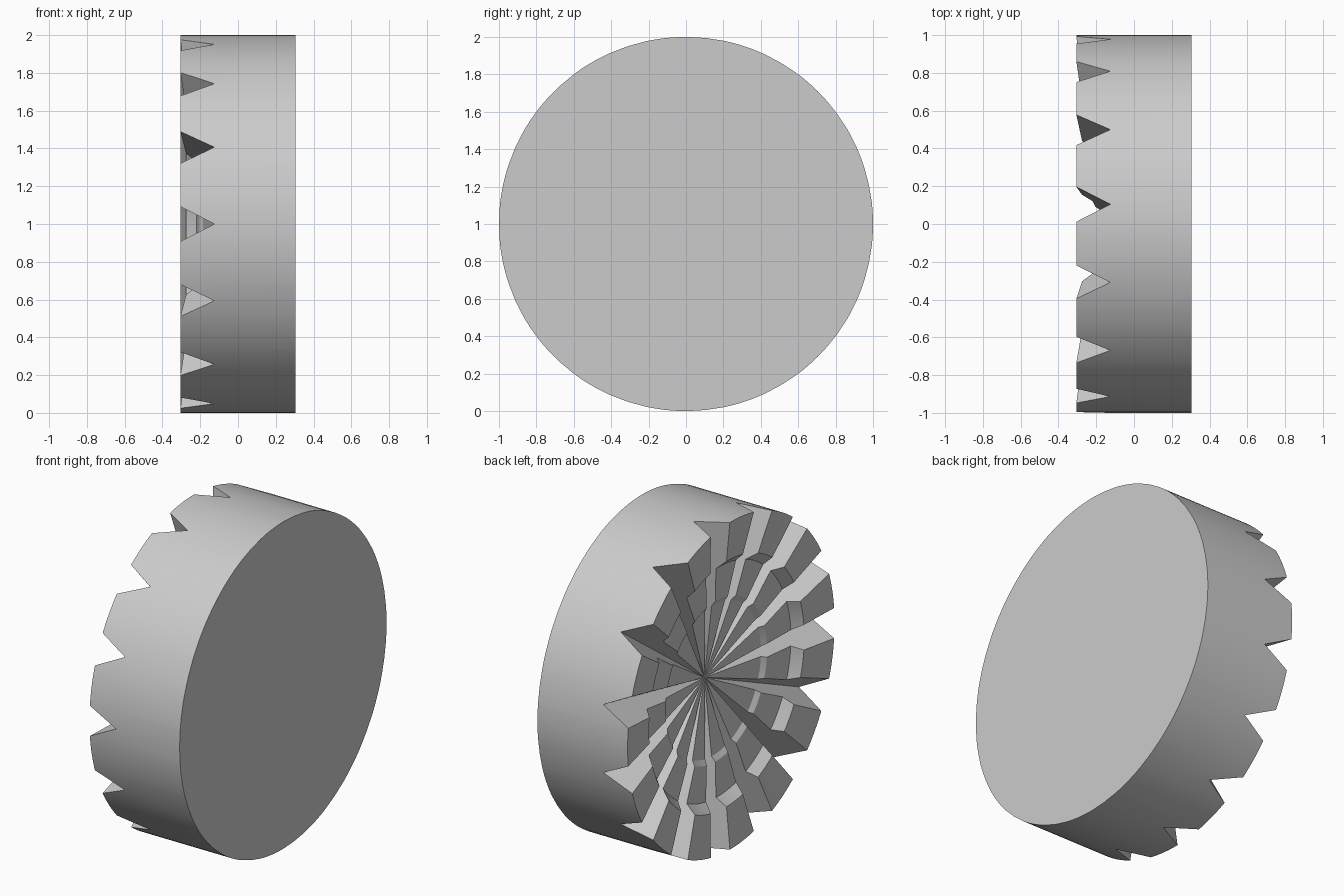
import bpy, bmesh
from math import sin, cos, asin, pi, radians

if "Cube" in bpy.data.objects:
    bpy.data.objects.remove(bpy.data.objects["Cube"])

TEETH = 15
ARC = 10                 # segments across one tooth
BACK = 0.305             # flat face
ROOT = -0.125            # bottom of the V grooves
SLOPE = 0.0925 / 0.18    # groove half width per unit of depth
# stepped dish, rim to centre: (radius, x)
PROFILE = [(1, -0.305), (0.75, -0.275), (0.7, -0.22),
           (0.49, -0.205), (0.46, -0.185), (0, ROOT)]

grey = bpy.data.materials.new("plain grey")
grey.use_nodes = True
grey.diffuse_color = (0.6, 0.6, 0.6, 1)
grey.node_tree.nodes["Principled BSDF"].inputs["Base Color"].default_value = (0.6, 0.6, 0.6, 1)

bm = bmesh.new()
cache = {}


def vert(x, r, a):
    """Shared vertex at axial position x, radius r, angle a measured from the front."""
    co = (x, -r * cos(a), 1 + r * sin(a))
    key = tuple(round(c, 5) for c in co)
    if key not in cache:
        cache[key] = bm.verts.new(co)
    return cache[key]


def face(*verts):
    unique = list(dict.fromkeys(verts))
    if len(unique) > 2:
        bm.faces.new(unique)


def skin(rows):
    for a, b in zip(rows, rows[1:]):
        for i in range(len(a) - 1):
            face(a[i], a[i + 1], b[i + 1], b[i])


pitch = 2 * pi / TEETH
back_ring = []
for t in range(TEETH):
    left, right = t * pitch, (t + 1) * pitch
    mid = (left + right) / 2
    top, root_l, root_r = [], [], []
    for r, x in PROFILE:
        gap = asin(SLOPE * (ROOT - x) / r) if r else 0
        half = pitch / 2 - gap
        top.append([vert(x, r, mid + half * (2 * i / ARC - 1)) for i in range(ARC + 1)])
        reach = r * cos(gap) if r < 1 else 1
        root_l.append(vert(ROOT, reach, left))
        root_r.append(vert(ROOT, reach, right))

    # stepped tooth face and the two groove walls
    skin(top)
    skin([[lo, row[0]] for lo, row in zip(root_l, top)])
    skin([[row[-1], hi] for row, hi in zip(top, root_r)])

    # outer cylinder wall
    half = pitch / 2 - asin(SLOPE * (ROOT - PROFILE[0][1]))
    angles = [left] + [mid + half * (2 * i / ARC - 1) for i in range(ARC + 1)] + [right]
    edge = [vert(BACK, 1, a) for a in angles]
    skin([edge, [root_l[0]] + top[0] + [root_r[0]]])
    back_ring += edge[:-1]

# flat back
face(*back_ring)
bmesh.ops.recalc_face_normals(bm, faces=bm.faces)

mesh = bpy.data.meshes.new("toothed_disc")
bm.to_mesh(mesh)
bm.free()
mesh.materials.append(grey)
disc = bpy.data.objects.new("toothed_disc", mesh)
bpy.context.collection.objects.link(disc)
bpy.context.view_layer.objects.active = disc
disc.select_set(True)
bpy.ops.object.shade_smooth_by_angle(angle=radians(12))
